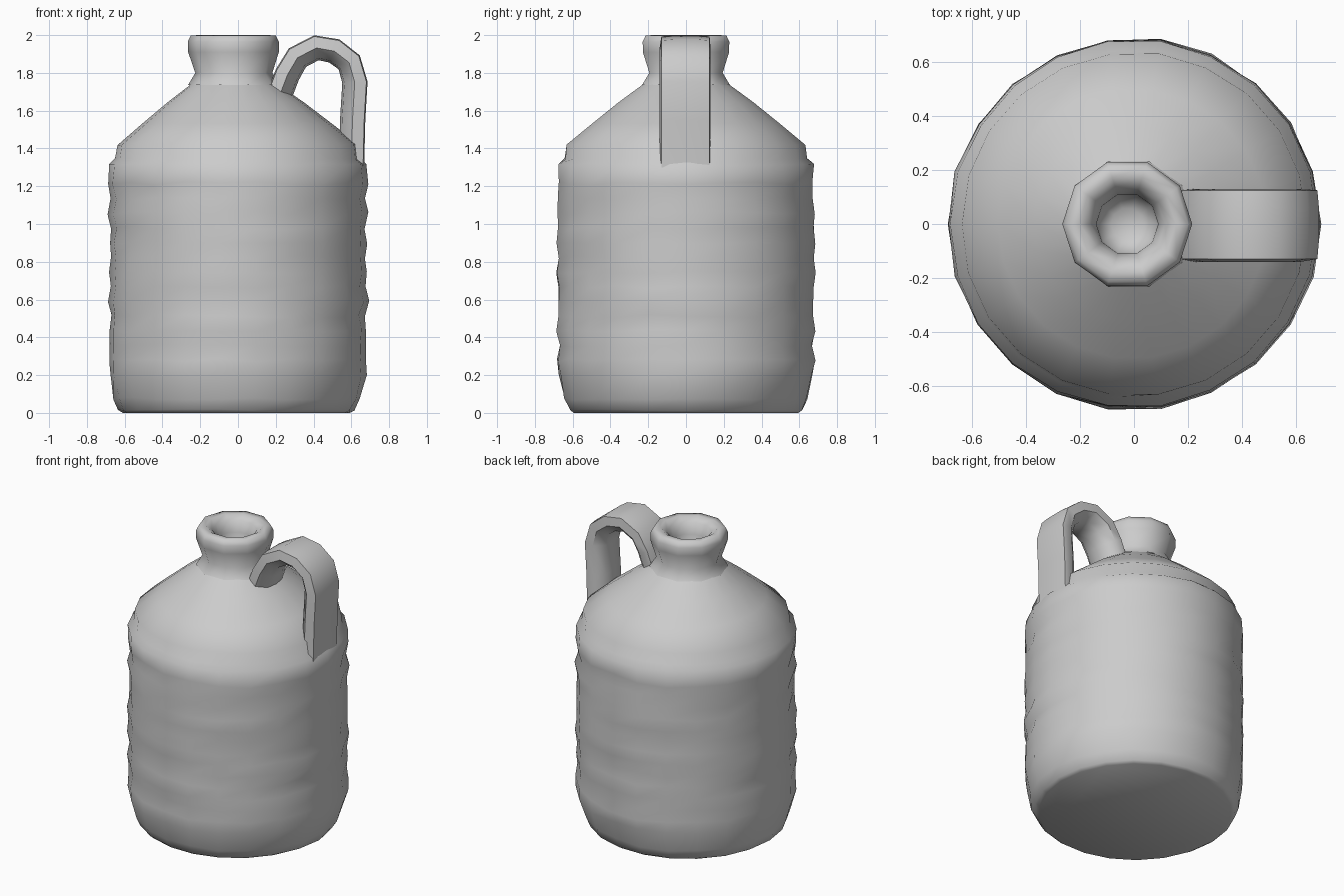
import bpy, bmesh, math, random
from mathutils import Vector

if "Cube" in bpy.data.objects:
    bpy.data.objects.remove(bpy.data.objects["Cube"])

random.seed(4)


def finish(name, bm, angle):
    bmesh.ops.recalc_face_normals(bm, faces=bm.faces)
    me = bpy.data.meshes.new(name)
    bm.to_mesh(me)
    bm.free()
    ob = bpy.data.objects.new(name, me)
    bpy.context.collection.objects.link(ob)
    bpy.ops.object.select_all(action='DESELECT')
    ob.select_set(True)
    bpy.context.view_layer.objects.active = ob
    bpy.ops.object.shade_smooth_by_angle(angle=math.radians(angle))
    return ob


def skin(bm, rings, cap_start, cap_end):
    n = len(rings[0])
    for a, b in zip(rings, rings[1:]):
        for i in range(n):
            j = (i + 1) % n
            bm.faces.new((a[i], a[j], b[j], b[i]))
    if cap_start:
        bm.faces.new(rings[0][::-1])
    if cap_end:
        bm.faces.new(rings[-1])


def lathe(name, profile, sides, caps, angle=60):
    # profile rows: radius, height, centre x, hand-thrown wobble
    bm = bmesh.new()
    rings = []
    for r, z, cx, wob in profile:
        ring = []
        phase = random.uniform(0, 2 * math.pi)
        for i in range(sides):
            a = 2 * math.pi * i / sides
            rr = r + wob * (0.6 * math.sin(2 * a + phase) + random.uniform(-0.6, 0.6))
            zz = z + wob * random.uniform(-1, 1)
            ring.append(bm.verts.new((cx + rr * math.cos(a), rr * math.sin(a), zz)))
        rings.append(ring)
    skin(bm, rings, *caps)
    return finish(name, bm, angle)


# Jug body: flat base, rippled wall, small step, conical shoulder
wall = [(0.677 + (0.008 if k % 2 else -0.001), 0.2 + 0.078 * k, 0, 0.009) for k in range(14)]
body = [(0.60, 0.0, -0.01, 0), (0.622, 0.015, -0.01, 0.004), (0.65, 0.075, -0.005, 0.006)]
body += wall
body += [(0.681, 1.315, 0, 0.006), (0.648, 1.345, 0, 0.004), (0.638, 1.42, 0, 0.003),
         (0.50, 1.533, -0.005, 0), (0.36, 1.645, -0.012, 0), (0.222, 1.745, -0.02, 0)]
lathe("jug_body", body, 22, (True, False))

# Neck with flared lip and a shallow closed bore
neck = [(0.245, 1.735, -0.02, 0), (0.204, 1.80, -0.022, 0), (0.24, 1.91, -0.024, 0),
        (0.241, 1.965, -0.025, 0), (0.225, 1.998, -0.025, 0), (0.18, 2.0, -0.025, 0),
        (0.14, 1.97, -0.025, 0), (0.115, 1.90, -0.025, 0), (0.11, 1.80, -0.025, 0),
        (0.06, 1.76, -0.025, 0)]
lathe("neck", neck, 10, (False, True), 75)

# Strap handle: flat outside, rounded inside, swept along an arch
path = [(0.22, 1.68), (0.262, 1.79), (0.315, 1.88), (0.415, 1.932), (0.51, 1.915),
        (0.588, 1.855), (0.618, 1.75), (0.606, 1.55), (0.60, 1.30)]
section = [(-0.13, 0.062), (-0.06, 0.068), (0.06, 0.068), (0.125, 0.062),
           (0.13, 0.0), (0.075, -0.055), (0.0, -0.066), (-0.08, -0.055), (-0.14, 0.0)]
bm = bmesh.new()
rings = []
for k, (x, z) in enumerate(path):
    p0, p1 = path[max(k - 1, 0)], path[min(k + 1, len(path) - 1)]
    t = Vector((p1[0] - p0[0], 0, p1[1] - p0[1])).normalized()
    out = Vector((-t.z, 0, t.x))
    rings.append([bm.verts.new(Vector((x, y, z)) + out * h) for y, h in section])
skin(bm, rings, True, True)
finish("handle", bm, 50)
